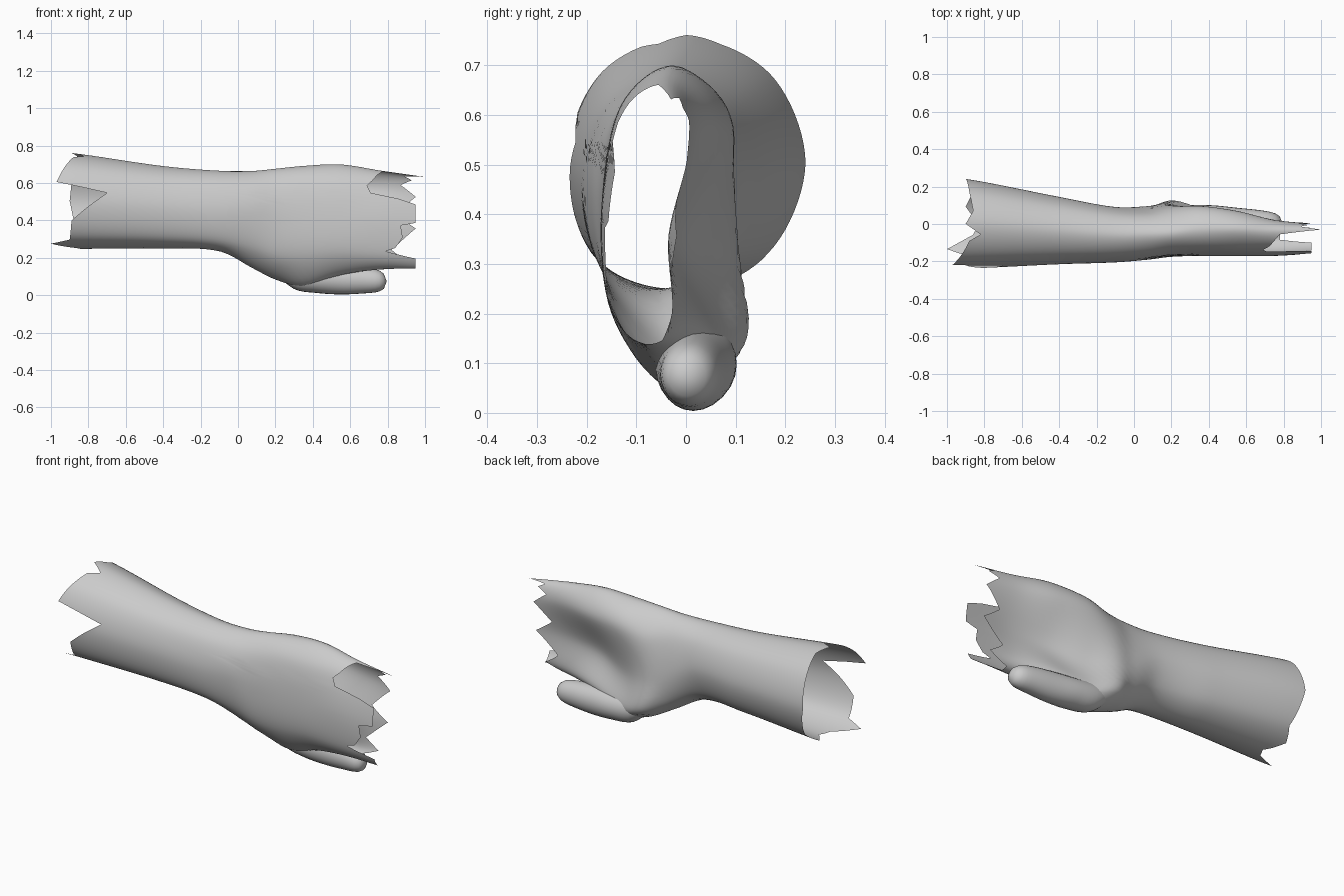
import bpy, bmesh
from math import sin, cos, pi
from mathutils import Vector

if "Cube" in bpy.data.objects:
    bpy.data.objects.remove(bpy.data.objects["Cube"])


def section(yc, zc, ry, rz):
    """Eight points: top, back of arm, underside, inner side."""
    pts = []
    for i in range(8):
        k = 1.07 if i == 3 else 1.0
        a = i * pi / 4
        pts.append((yc - k * ry * sin(a), zc + k * rz * cos(a)))
    return pts


def ring_point(pts, t):
    """Closed Catmull-Rom curve through the section points."""
    i = int(t) % 8
    f = t - int(t)
    p0, p1, p2, p3 = (Vector(pts[(i + k) % 8]) for k in (-1, 0, 1, 2))
    return 0.5 * (2 * p1 + (p2 - p0) * f + (2 * p0 - 5 * p1 + 4 * p2 - p3) * f * f
                  + (3 * p1 - p0 - 3 * p2 + p3) * f ** 3)


def along(xs, vals, x):
    """Smooth interpolation between stations."""
    n = len(xs)
    i = max(k for k in range(n - 1) if xs[k] <= x or k == 0)
    h = xs[i + 1] - xs[i]
    f = (x - xs[i]) / h

    def slope(k):
        a, b = max(k - 1, 0), min(k + 1, n - 1)
        return (vals[b] - vals[a]) / (xs[b] - xs[a])
    return (vals[i] * (2 * f ** 3 - 3 * f * f + 1) + vals[i + 1] * (3 * f * f - 2 * f ** 3)
            + slope(i) * h * (f ** 3 - 2 * f * f + f) + slope(i + 1) * h * (f ** 3 - f * f))


def zigzag(keys, t):
    for (a, u), (b, v) in zip(keys, keys[1:]):
        if a <= t <= b:
            return u + (v - u) * (t - a) / (b - a)


def make_object(name, rows, tip=None):
    """Skin closed rings into an open tube, optionally closed at a tip."""
    bm = bmesh.new()
    rings = [[bm.verts.new(p) for p in r] for r in rows]
    n = len(rings[0])
    for a, b in zip(rings, rings[1:]):
        for j in range(n):
            k = (j + 1) % n
            bm.faces.new((a[j], a[k], b[k], b[j]))
    if tip:
        v = bm.verts.new(tip)
        for j in range(n):
            bm.faces.new((rings[-1][j], rings[-1][(j + 1) % n], v))
    bmesh.ops.recalc_face_normals(bm, faces=bm.faces)
    for f in bm.faces:
        f.smooth = True
    me = bpy.data.meshes.new(name)
    bm.to_mesh(me)
    bm.free()
    ob = bpy.data.objects.new(name, me)
    bpy.context.collection.objects.link(ob)
    return ob


# Forearm stations, then hand stations
stations = [
    (-1.05, section(0.005, .507, .245, .263)),
    (-0.88, section(0.0, .503, .238, .256)),
    (-0.40, section(-.035, .47, .18, .22)),
    (-0.10, section(-.057, .45, .148, .215)),
    (0.08, [(-.05, .664), (-.15, .60), (-.19, .45), (-.155, .25),
            (-.04, .145), (.07, .20), (.095, .36), (.05, .58)]),
    (0.20, [(-.04, .675), (-.14, .60), (-.175, .42), (-.145, .20),
            (-.01, .085), (.12, .15), (.105, .32), (.08, .56)]),
    (0.35, [(-.02, .69), (-.13, .62), (-.17, .42), (-.15, .20),
            (-.035, .05), (.085, .11), (.05, .30), (.095, .58)]),
    (0.55, [(-.02, .698), (-.13, .62), (-.17, .42), (-.155, .22),
            (-.065, .11), (.035, .16), (-.015, .34), (.07, .58)]),
    (0.76, [(-.03, .665), (-.12, .61), (-.168, .42), (-.155, .22),
            (-.09, .14), (-.025, .175), (-.035, .36), (.02, .57)]),
    (1.01, [(-.03, .63), (-.11, .58), (-.15, .40), (-.145, .22),
            (-.095, .14), (-.03, .20), (-.01, .38), (0, .55)]),
]

# Torn edges: position around the ring, x of the edge
elbow_edge = [(0, -.90), (.3, -.82), (.5, -.88), (1.5, -.97), (1.7, -.70), (2.5, -.89),
              (3.1, -.90), (3.3, -1.0), (3.7, -.86), (4, -.83), (4.5, -.90), (5, -.86), (6, -.90),
              (7, -.88), (7.6, -.86), (8, -.90)]
finger_edge = [(0, 1.0), (.3, .78), (1, .72), (1.2, .69), (1.4, .71), (1.5, .86),
               (1.6, .95), (2.1, .95), (2.2, .87), (2.5, .88), (2.8, .84), (2.9, .79),
               (3.2, .95), (3.9, .95), (4.1, .78), (4.6, .78), (5, .90), (5.4, .82),
               (5.9, .95), (6.3, .85), (6.8, .95), (7.2, .87), (7.5, .93), (7.7, .89), (8, 1.0)]

# Forearm and hand shell
xs = [s[0] for s in stations]
AROUND, LONG = 80, 48
cols = []
for j in range(AROUND):
    t = j * 8 / AROUND
    curve = [ring_point(s[1], t) for s in stations]
    x0, x1 = zigzag(elbow_edge, t), zigzag(finger_edge, t)
    col = []
    for i in range(LONG + 1):
        x = x0 + (x1 - x0) * i / LONG
        p = along(xs, curve, x)
        col.append((x, p.x, p.y))
    cols.append(col)
make_object("forearm_and_hand", list(zip(*cols)))

# Thumb: x, centre y, centre z, half width, half height
thumb = [(.20, .04, .15, .04, .035), (.30, .03, .108, .07, .075), (.42, .02, .092, .08, .08),
         (.55, .015, .084, .072, .08), (.68, .01, .08, .063, .07),
         (.75, .005, .076, .054, .058), (.78, .002, .074, .038, .04)]
tx = [r[0] for r in thumb]
tv = [Vector(r[1:]) for r in thumb]
rows = []
for i in range(25):
    x = .20 + .58 * i / 24
    yc, zc, ry, rz = along(tx, tv, x)
    rows.append([(x, yc - ry * sin(a * pi / 12), zc + rz * cos(a * pi / 12)) for a in range(24)])
make_object("thumb", rows, tip=(.795, 0, .074))
